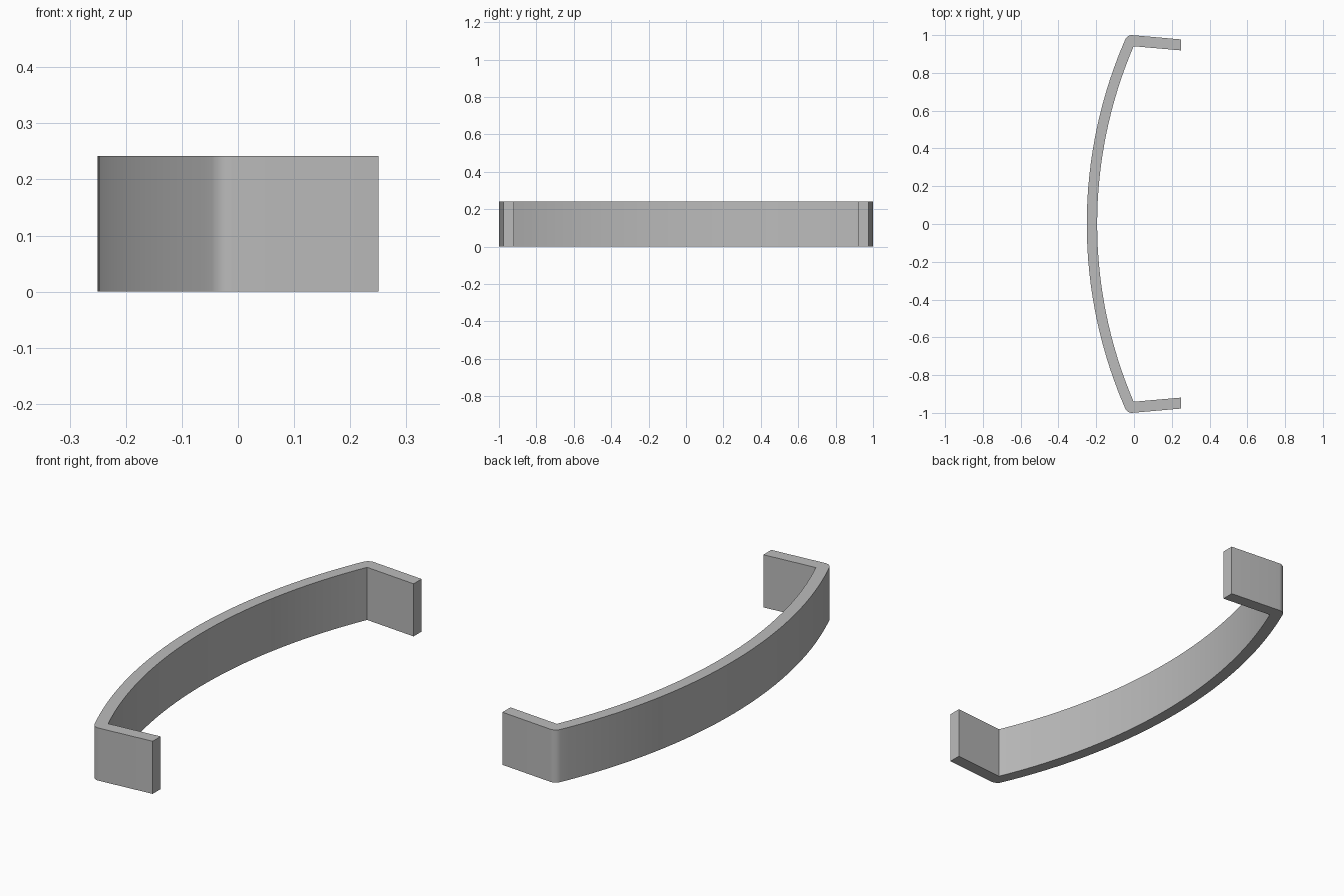
import bpy, bmesh, math

cube = bpy.data.objects.get("Cube")
if cube:
    bpy.data.objects.remove(cube, do_unlink=True)

HEIGHT = 0.242
CENTRE_X = 2.195          # shared centre of the two grip arcs
OUTER_R, INNER_R = 2.445, 2.39
SEGMENTS = 32


def arc(radius, end_y):
    """Points along a bowed arc from -end_y to +end_y."""
    half = math.asin(end_y / radius)
    angles = [half * (2 * i / SEGMENTS - 1) for i in range(SEGMENTS + 1)]
    return [(CENTRE_X - radius * math.cos(a), radius * math.sin(a)) for a in angles]


# Closed outline: outer bow, one leg end, inner bow, other leg end
outline = arc(OUTER_R, 1.002)
outline += [(0.25, 0.977), (0.25, 0.919)]
outline += reversed(arc(INNER_R, 0.941))
outline += [(0.25, -0.919), (0.25, -0.977)]

# Extrude the outline upwards
bm = bmesh.new()
base = bm.faces.new([bm.verts.new((x, y, 0)) for x, y in outline])
top = bmesh.ops.extrude_face_region(bm, geom=[base], use_keep_orig=True)
bmesh.ops.translate(bm, vec=(0, 0, HEIGHT),
                    verts=[v for v in top["geom"] if isinstance(v, bmesh.types.BMVert)])

# Round the two outer corners
corners = [e for e in bm.edges
           if all(abs(v.co.y) > 1.0 for v in e.verts)
           and abs(e.verts[0].co.z - e.verts[1].co.z) > HEIGHT / 2]
bmesh.ops.bevel(bm, geom=corners, offset=0.026, offset_type='OFFSET',
                segments=6, profile=0.5, affect='EDGES')
bmesh.ops.recalc_face_normals(bm, faces=bm.faces[:])

mesh = bpy.data.meshes.new("bowed_handle")
bm.to_mesh(mesh)
bm.free()
handle = bpy.data.objects.new("bowed_handle", mesh)
bpy.context.collection.objects.link(handle)

# Plain grey finish
grey = bpy.data.materials.new("plain_grey")
grey.use_nodes = True
colour = (0.5, 0.5, 0.5, 1)
grey.diffuse_color = colour
grey.node_tree.nodes["Principled BSDF"].inputs["Base Color"].default_value = colour
mesh.materials.append(grey)

# Smooth bows, crisp edges
bpy.ops.object.select_all(action='DESELECT')
handle.select_set(True)
bpy.context.view_layer.objects.active = handle
bpy.ops.object.shade_smooth_by_angle(angle=math.radians(30))
